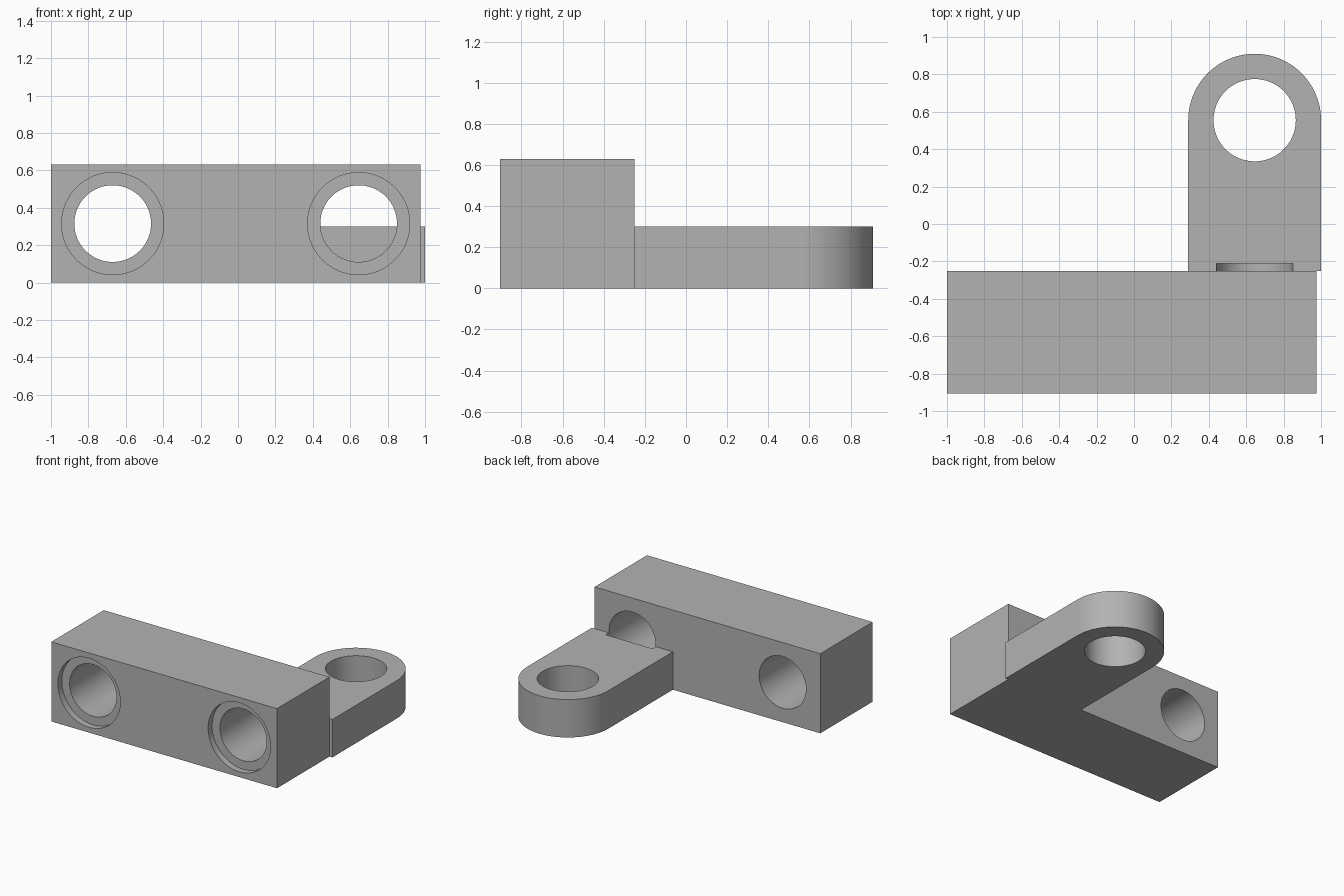
import bpy
import bmesh
from math import cos, sin, pi, radians
from mathutils import Matrix, Vector

if "Cube" in bpy.data.objects:
    bpy.data.objects.remove(bpy.data.objects["Cube"], do_unlink=True)

grey = bpy.data.materials.new("Plain grey")
grey.use_nodes = True
colour = (0.45, 0.45, 0.45, 1)
grey.diffuse_color = colour
grey.node_tree.nodes["Principled BSDF"].inputs["Base Color"].default_value = colour

FRONT, BACK, HEIGHT = -0.905, -0.25, 0.63
TAB_X, TAB_Y, TAB_R, TAB_H = 0.645, 0.555, 0.355, 0.3


def finish(name, bm):
    bmesh.ops.recalc_face_normals(bm, faces=bm.faces)
    mesh = bpy.data.meshes.new(name)
    bm.to_mesh(mesh)
    bm.free()
    mesh.materials.append(grey)
    obj = bpy.data.objects.new(name, mesh)
    bpy.context.collection.objects.link(obj)
    return obj


def prism(name, outline, height):
    bm = bmesh.new()
    face = bm.faces.new([bm.verts.new((x, y, 0)) for x, y in outline])
    out = bmesh.ops.extrude_face_region(bm, geom=[face])
    verts = [v for v in out["geom"] if isinstance(v, bmesh.types.BMVert)]
    bmesh.ops.translate(bm, vec=(0, 0, height), verts=verts)
    return finish(name, bm)


def cylinder(name, start, end, radius):
    start, end = Vector(start), Vector(end)
    axis = end - start
    turn = Vector((0, 0, 1)).rotation_difference(axis).to_matrix().to_4x4()
    bm = bmesh.new()
    bmesh.ops.create_cone(bm, cap_ends=True, segments=96, radius1=radius,
                          radius2=radius, depth=axis.length,
                          matrix=Matrix.Translation((start + end) / 2) @ turn)
    return finish(name, bm)


def combine(target, tool, operation):
    mod = target.modifiers.new(tool.name, "BOOLEAN")
    mod.operation, mod.solver, mod.object = operation, "EXACT", tool
    bpy.context.view_layer.objects.active = target
    bpy.ops.object.modifier_apply(modifier=mod.name)
    bpy.data.objects.remove(tool, do_unlink=True)


# Long rectangular block
bracket = prism("bracket", [(-1, FRONT), (0.975, FRONT), (0.975, BACK), (-1, BACK)], HEIGHT)

# Round-ended tab behind the block
arc = [(TAB_X + TAB_R * cos(pi * i / 48), TAB_Y + TAB_R * sin(pi * i / 48)) for i in range(49)]
tab = prism("tab", [(TAB_X + TAB_R, BACK)] + arc + [(TAB_X - TAB_R, BACK)], TAB_H)
combine(bracket, tab, "UNION")

# Counterbored bolt holes, running slightly into the tab
for x in (-0.67, TAB_X):
    z = HEIGHT / 2
    combine(bracket, cylinder("bolt_hole", (x, FRONT - 0.1, z), (x, BACK + 0.04, z), 0.205), "DIFFERENCE")
    combine(bracket, cylinder("counterbore", (x, FRONT - 0.1, z), (x, FRONT + 0.05, z), 0.273), "DIFFERENCE")

# Vertical hole through the tab
combine(bracket, cylinder("tab_hole", (TAB_X, TAB_Y, -0.1), (TAB_X, TAB_Y, TAB_H + 0.1), 0.22), "DIFFERENCE")

# Smooth curved walls with crisp edges
bpy.ops.object.select_all(action="DESELECT")
bracket.select_set(True)
bpy.context.view_layer.objects.active = bracket
bpy.ops.object.shade_smooth_by_angle(angle=radians(30))
